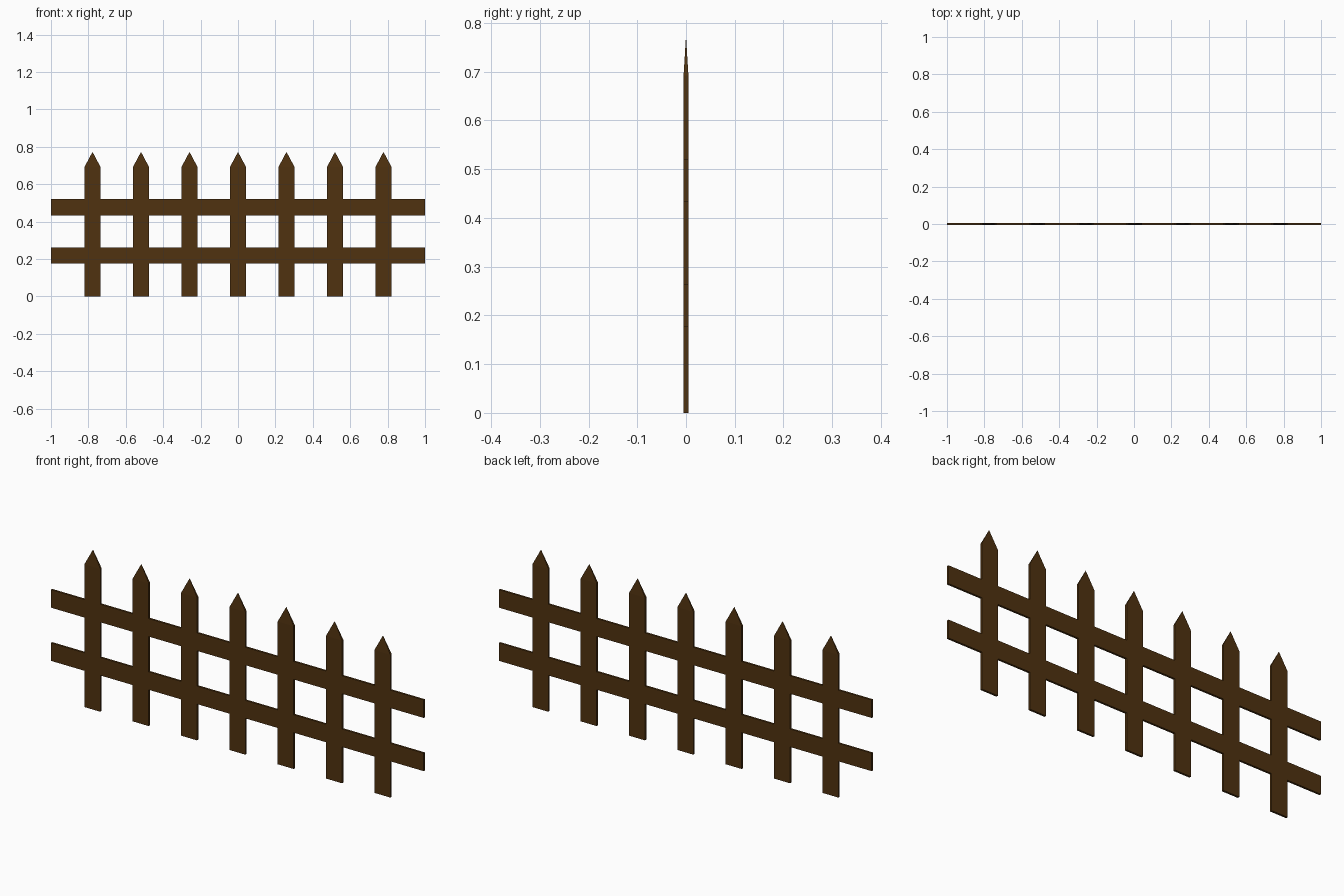
import bpy, bmesh

if "Cube" in bpy.data.objects:
    bpy.data.objects.remove(bpy.data.objects["Cube"])

HALF_T = 0.005           # half thickness
HALF_W = 0.043           # half picket width
SPACING = 0.2593
SHOULDER, TIP = 0.692, 0.773
RAILS = [(0.176, 0.263), (0.434, 0.521)]

wood = bpy.data.materials.new("dark_wood")
wood.diffuse_color = (0.08, 0.032, 0.005, 1)
wood.use_nodes = True
wood.node_tree.nodes["Principled BSDF"].inputs["Base Color"].default_value = wood.diffuse_color

centres = [SPACING * i for i in range(-3, 4)]
xs = sorted([-1, 1] + [c + s * HALF_W for c in centres for s in (-1, 1)])
zs = [0] + [z for rail in RAILS for z in rail] + [SHOULDER]

bm = bmesh.new()
grid = {}


def vert(i, k):
    if (i, k) not in grid:
        grid[i, k] = bm.verts.new((xs[i], -HALF_T, zs[k]))
    return grid[i, k]


# Flat lattice: odd columns are pickets, odd rows are rails
for i in range(len(xs) - 1):
    for k in range(len(zs) - 1):
        if i % 2 or k % 2:
            bm.faces.new([vert(i, k), vert(i + 1, k), vert(i + 1, k + 1), vert(i, k + 1)])

# Give the lattice its thickness
ext = bmesh.ops.extrude_face_region(bm, geom=bm.faces[:])
back = [g for g in ext["geom"] if isinstance(g, bmesh.types.BMVert)]
bmesh.ops.translate(bm, verts=back, vec=(0, 2 * HALF_T, 0))
bmesh.ops.recalc_face_normals(bm, faces=bm.faces[:])

# Raise each picket top into a four-sided point
tops = [f for f in bm.faces if all(abs(v.co.z - SHOULDER) < 1e-5 for v in f.verts)]
for face in bmesh.ops.poke(bm, faces=tops)["verts"]:
    face.co.z = TIP
bmesh.ops.recalc_face_normals(bm, faces=bm.faces[:])

mesh = bpy.data.meshes.new("picket_fence")
bm.to_mesh(mesh)
bm.free()
mesh.materials.append(wood)
fence = bpy.data.objects.new("picket_fence", mesh)
bpy.context.collection.objects.link(fence)
